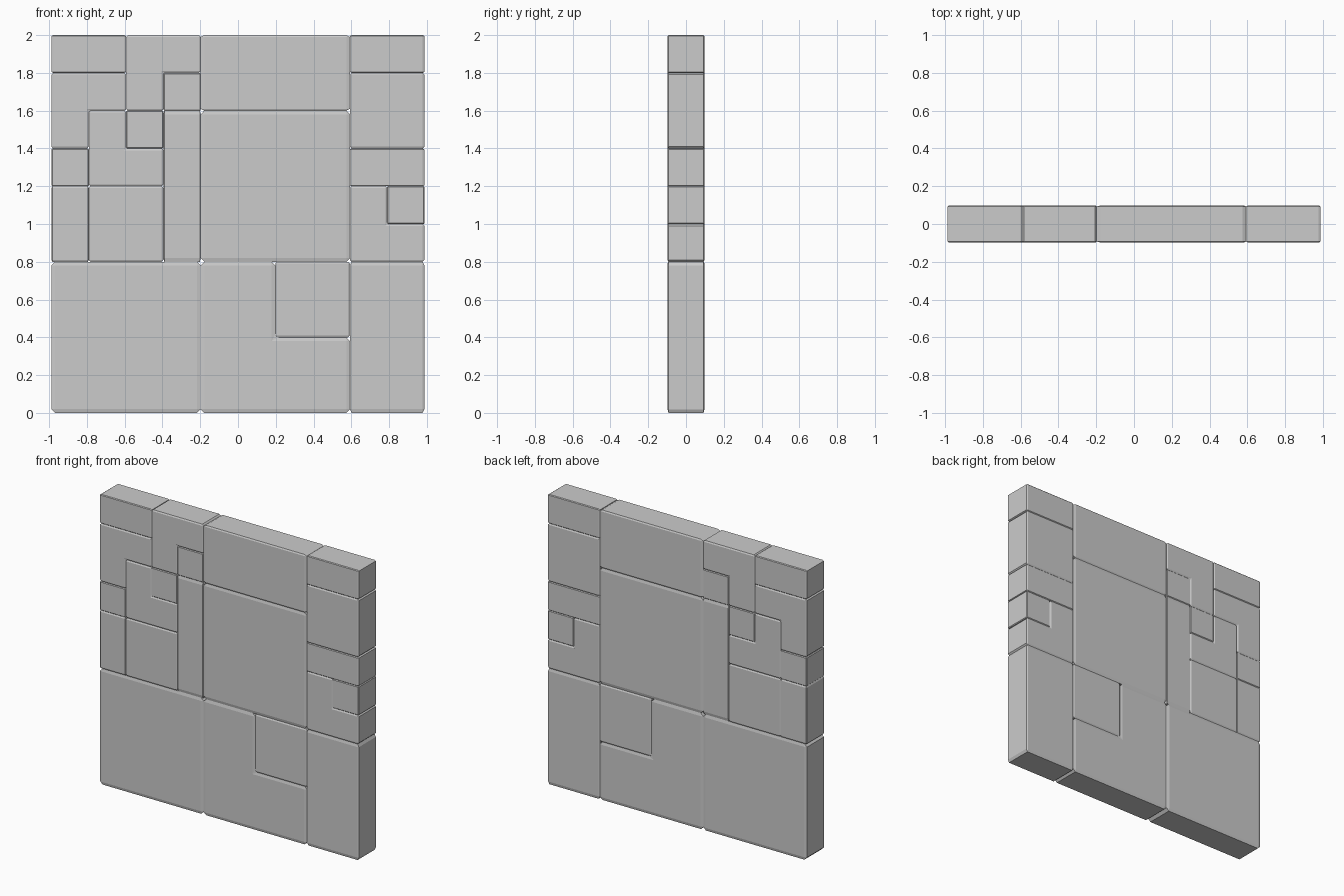
import bpy, bmesh
from mathutils import Vector

if "Cube" in bpy.data.objects:
    bpy.data.objects.remove(bpy.data.objects["Cube"])

PX, PZ, DEPTH = 0.1975, 0.2, 0.195   # grid pitch in x and z, wall thickness
BEVEL = 0.024                        # relative to each block's own size

SQUARE = [(0, 0), (1, 0), (1, 1), (0, 1)]
NOTCH_TOP = [(0, 0), (1, 0), (1, .5), (.5, .5), (.5, 1), (0, 1)]
NOTCH_LOW = [(0, 0), (.5, 0), (.5, .5), (1, .5), (1, 1), (0, 1)]


def block(name, x0, x1, z0, z1, profile=SQUARE):
    """Bevelled unit prism, stretched over grid cells x0..x1, z0..z1."""
    bm = bmesh.new()
    face = bm.faces.new([bm.verts.new((x, -.5, z)) for x, z in profile])
    ext = bmesh.ops.extrude_face_region(bm, geom=[face])
    verts = [v for v in ext["geom"] if isinstance(v, bmesh.types.BMVert)]
    bmesh.ops.translate(bm, verts=verts, vec=(0, 1, 0))
    bmesh.ops.recalc_face_normals(bm, faces=bm.faces[:])
    bmesh.ops.bevel(bm, geom=bm.edges[:], offset=BEVEL, segments=1,
                    profile=0.5, affect='EDGES')
    bmesh.ops.scale(bm, verts=bm.verts[:],
                    vec=Vector(((x1 - x0) * PX, DEPTH, (z1 - z0) * PZ)))
    bmesh.ops.recalc_face_normals(bm, faces=bm.faces[:])
    mesh = bpy.data.meshes.new(name)
    bm.to_mesh(mesh)
    bm.free()
    ob = bpy.data.objects.new(name, mesh)
    ob.location = ((x0 - 5) * PX, 0, z0 * PZ)
    bpy.context.collection.objects.link(ob)


# Bottom course
block("base_left", 0, 4, 0, 4)
block("base_middle", 4, 8, 0, 4, NOTCH_TOP)
block("base_middle_inset", 6, 8, 2, 4)
block("base_right", 8, 10, 0, 4)

# Centre column
block("centre_slab", 4, 8, 4, 8)
block("centre_cap", 4, 8, 8, 10)

# Right column
block("right_corner", 8, 10, 4, 6, NOTCH_TOP)
block("right_corner_inset", 9, 10, 5, 6)
block("right_course", 8, 10, 6, 7)
block("right_slab", 8, 10, 7, 9)
block("right_cap", 8, 10, 9, 10)

# Left patchwork
block("left_edge_slab", 0, 1, 4, 6)
block("left_edge_cube", 0, 1, 6, 7)
block("left_square", 1, 3, 4, 6)
block("left_pillar", 3, 4, 4, 8)
block("left_corner", 1, 3, 6, 8, NOTCH_TOP)
block("left_corner_inset", 2, 3, 7, 8)
block("left_hook", 0, 2, 7, 9, NOTCH_LOW)
block("left_top_hook", 2, 4, 8, 10, NOTCH_LOW)
block("left_top_inset", 3, 4, 8, 9)
block("left_cap", 0, 2, 9, 10)
